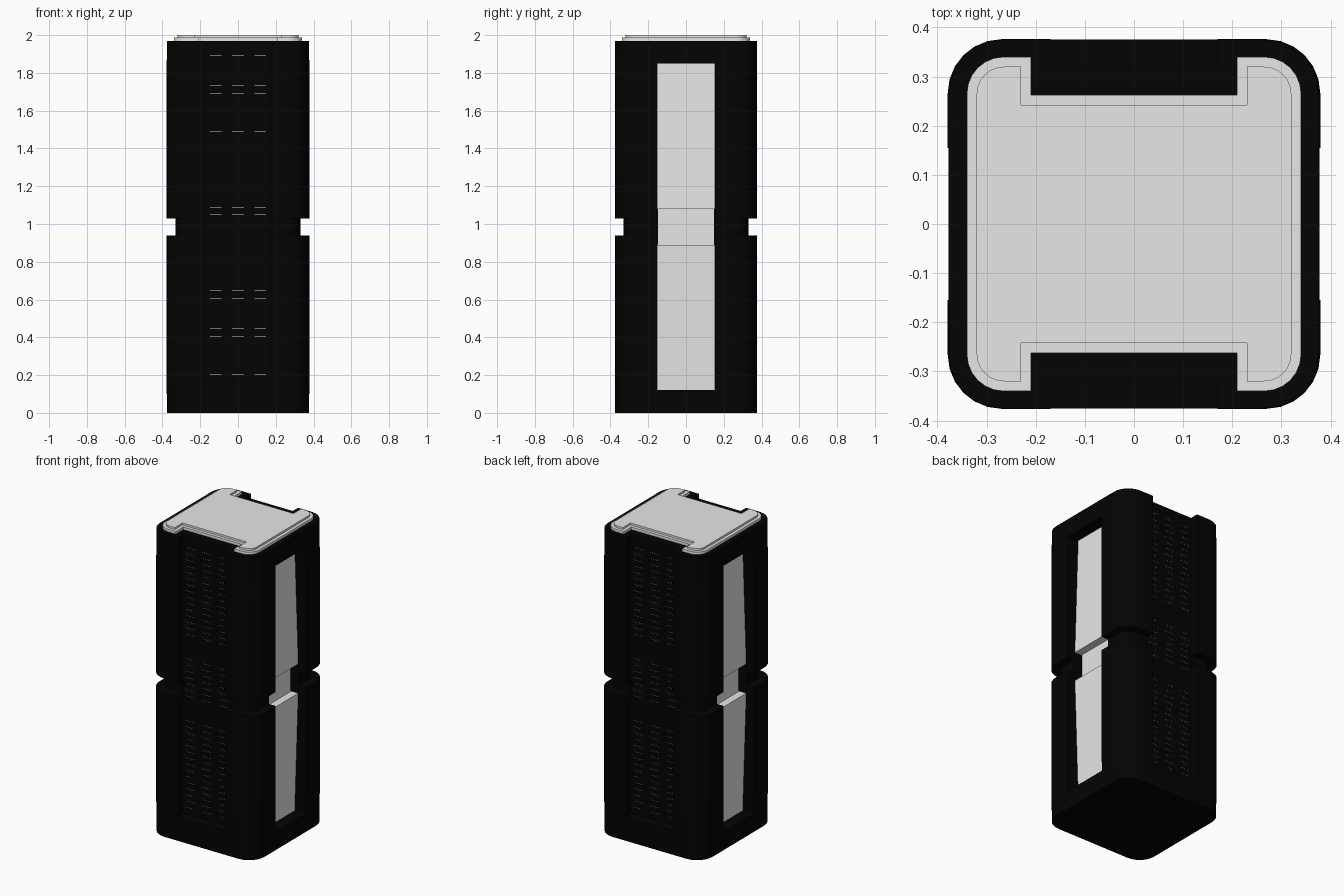
import bpy, bmesh, math

if "Cube" in bpy.data.objects:
    bpy.data.objects.remove(bpy.data.objects["Cube"])


def material(name, value):
    m = bpy.data.materials.new(name)
    m.diffuse_color = (value, value, value, 1)
    m.use_nodes = True
    m.node_tree.nodes["Principled BSDF"].inputs["Base Color"].default_value = m.diffuse_color
    return m


BLACK = material("matte black", 0.001)
LIGHT = material("light grey", 0.8)


def finish(bm, name, mat):
    bmesh.ops.recalc_face_normals(bm, faces=bm.faces[:])
    me = bpy.data.meshes.new(name)
    bm.to_mesh(me)
    bm.free()
    me.materials.append(mat)
    ob = bpy.data.objects.new(name, me)
    bpy.context.collection.objects.link(ob)
    return ob


def add_box(bm, x0, x1, y0, y1, z0, z1):
    v = [bm.verts.new((x, y, z)) for z in (z0, z1)
         for x, y in ((x0, y0), (x1, y0), (x1, y1), (x0, y1))]
    for f in ((3, 2, 1, 0), (4, 5, 6, 7), (0, 1, 5, 4),
              (1, 2, 6, 5), (2, 3, 7, 6), (3, 0, 4, 7)):
        bm.faces.new([v[i] for i in f])
    return v


def rounded(half_x, half_y, r, notch=None, n=6):
    """Rounded rectangle outline; notch = (half width, y depth) cut front and back."""
    pts = []
    for q, (sx, sy) in enumerate(((1, 1), (-1, 1), (-1, -1), (1, -1))):
        for i in range(n + 1):
            a = math.pi / 2 * (q + i / n)
            pts.append((sx * (half_x - r) + r * math.cos(a),
                        sy * (half_y - r) + r * math.sin(a)))
        if notch and q in (0, 2):
            w, d = notch
            pts += [(sx * w, sy * half_y), (sx * w, sy * d),
                    (-sx * w, sy * d), (-sx * w, sy * half_y)]
    return pts


def loft(name, sections, mat):
    bm = bmesh.new()
    rings = [[bm.verts.new((x, y, z)) for x, y in pts] for z, pts in sections]
    n = len(rings[0])
    for a, b in zip(rings, rings[1:]):
        for i in range(n):
            j = (i + 1) % n
            bm.faces.new((a[i], a[j], b[j], b[i]))
    bm.faces.new(rings[0][::-1])
    bm.faces.new(rings[-1])
    return finish(bm, name, mat)


# Tower body with a waist groove around its middle
foot = rounded(0.376, 0.375, 0.11)
wide = rounded(0.379, 0.376, 0.11)
neck = rounded(0.33, 0.33, 0.08)
body = loft("tower_body", [(0, foot), (0.25, wide), (0.94, wide), (0.94, neck), (1.03, neck),
                           (1.03, wide), (1.72, wide), (1.97, foot)], BLACK)


def cut(boxes, name):
    bm = bmesh.new()
    for b in boxes:
        add_box(bm, *b)
    cutter = finish(bm, name, BLACK)
    mod = body.modifiers.new(name, 'BOOLEAN')
    mod.operation = 'DIFFERENCE'
    mod.solver = 'EXACT'
    mod.object = cutter
    bpy.context.view_layer.objects.active = body
    bpy.ops.object.modifier_apply(modifier=name)
    bpy.data.objects.remove(cutter)


# Shallow front and back channels, open at the top
FLOOR = 0.32
cut([(-0.17, 0.17, -0.6, -FLOOR, 0.16, 2.2),
     (-0.17, 0.17, FLOOR, 0.6, 0.16, 2.2)], "channel_cutter")
# Side window recesses
cut([(-0.6, -0.27, -0.155, 0.155, 0.12, 1.85),
     (0.27, 0.6, -0.155, 0.155, 0.12, 1.85)], "window_cutter")
bpy.ops.object.select_all(action='DESELECT')
body.select_set(True)
bpy.context.view_layer.objects.active = body
bpy.ops.object.shade_smooth_by_angle(angle=math.radians(20))

# Three groups of hairline vent slits on the front and back, showing the light core
rows = list(range(-2, 13)) + list(range(16, 23)) + list(range(26, 41))
for name, sy in (("front_vent_slits", -1), ("back_vent_slits", 1)):
    bm = bmesh.new()
    for k in rows:
        z = 0.285 + 0.0402 * k
        for x in (-0.118, 0, 0.118):
            y0, y1 = sorted((sy * (FLOOR - 0.002), sy * (FLOOR + 0.0008)))
            add_box(bm, x - 0.031, x + 0.031, y0, y1, z - 0.0004, z + 0.0004)
    finish(bm, name, LIGHT)

# Light side panels, leaning inward away from the waist
for side, sx in (("right", 1), ("left", -1)):
    for part, z0, z1, x_low, x_high in (("lower", 0.12, 0.89, 0.30, 0.325),
                                        ("upper", 1.08, 1.85, 0.325, 0.30)):
        bm = bmesh.new()
        for i, v in enumerate(add_box(bm, 0.26, 0.3, -0.1545, 0.1545, z0, z1)):
            if v.co.x > 0.28:
                v.co.x = x_low if i < 4 else x_high
            v.co.x *= sx
        finish(bm, f"{side}_{part}_panel", LIGHT)
    bm = bmesh.new()
    for v in add_box(bm, 0.26, 0.275, -0.147, 0.147, 0.88, 1.09):
        v.co.x *= sx
    finish(bm, f"{side}_waist_panel", LIGHT)

# Stepped top cap, notched over the channels
outer = rounded(0.34, 0.34, 0.075, (0.21, 0.262))
inner = rounded(0.32, 0.32, 0.055, (0.23, 0.242))
loft("top_cap", [(1.965, outer), (1.987, outer), (1.987, inner), (2.0, inner)], LIGHT)
